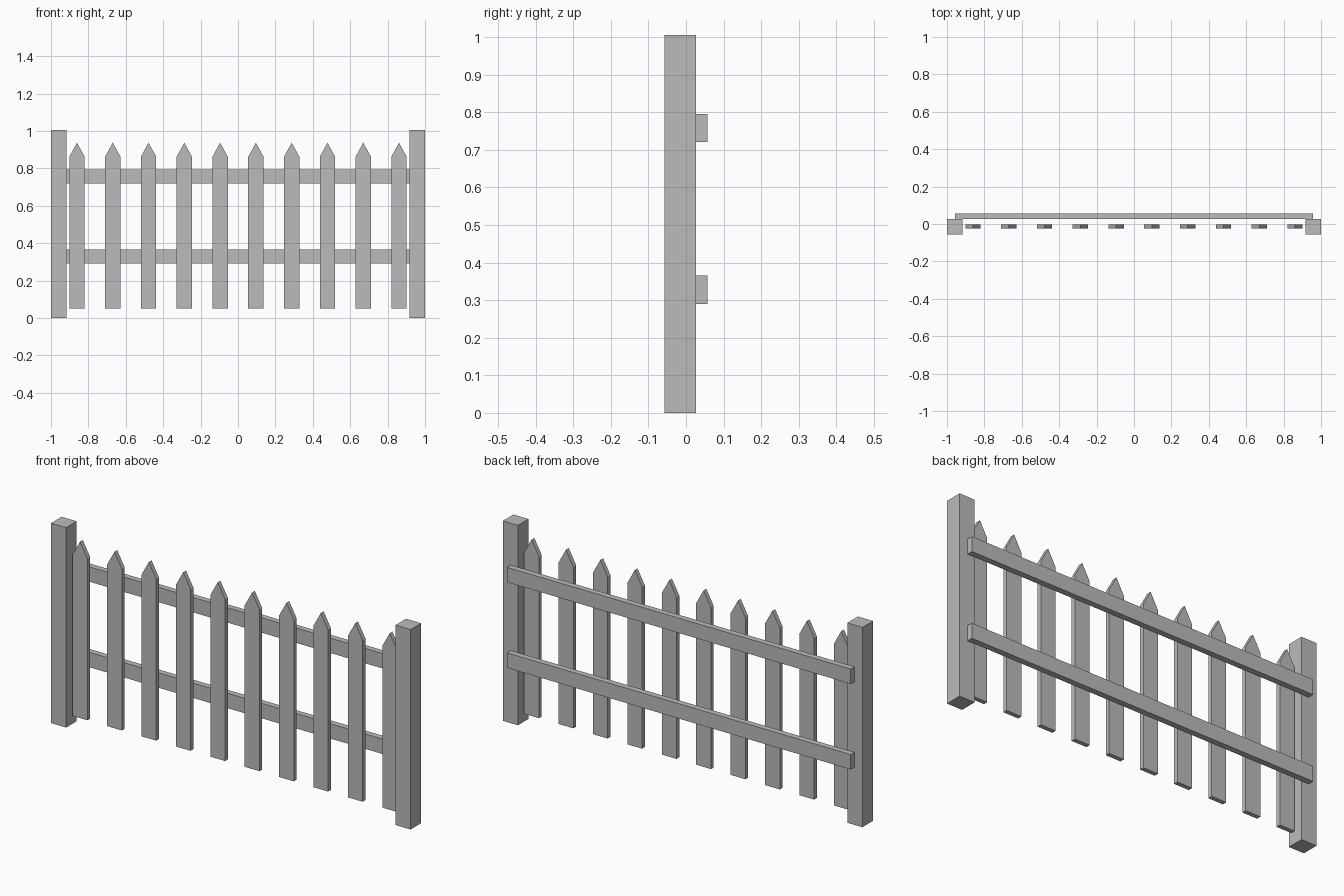
import bpy

if "Cube" in bpy.data.objects:
    bpy.data.objects.remove(bpy.data.objects["Cube"])

grey = bpy.data.materials.new("plain_grey")
grey.diffuse_color = (0.5, 0.5, 0.5, 1.0)
grey.use_nodes = True
grey.node_tree.nodes["Principled BSDF"].inputs["Base Color"].default_value = grey.diffuse_color


def extrude_profile(name, outline, y0, y1):
    """Solid from a front (x, z) outline, listed counter-clockwise seen from -y."""
    n = len(outline)
    verts = [(x, y, z) for y in (y0, y1) for x, z in outline]
    faces = [tuple(range(n)), tuple(reversed(range(n, 2 * n)))]
    for i in range(n):
        j = (i + 1) % n
        faces.append((i, i + n, j + n, j))
    mesh = bpy.data.meshes.new(name)
    mesh.from_pydata(verts, [], faces)
    mesh.materials.append(grey)
    obj = bpy.data.objects.new(name, mesh)
    bpy.context.collection.objects.link(obj)
    return obj


def box(name, x0, x1, y0, y1, z0, z1):
    return extrude_profile(name, [(x0, z0), (x1, z0), (x1, z1), (x0, z1)], y0, y1)


# End posts
box("left_post", -1.0, -0.916, -0.057, 0.027, 0.0, 1.005)
box("right_post", 0.916, 1.0, -0.057, 0.027, 0.0, 1.005)

# Horizontal rails on the back of the posts
for name, z in (("lower_rail", 0.29), ("upper_rail", 0.72)):
    box(name, -0.956, 0.956, 0.027, 0.057, z, z + 0.075)

# Pointed pickets, evenly spaced between the posts
COUNT, REACH, HALF = 10, 0.861, 0.041
for i in range(COUNT):
    x = -REACH + 2 * REACH * i / (COUNT - 1)
    outline = [(x - HALF, 0.05), (x + HALF, 0.05), (x + HALF, 0.862),
               (x, 0.937), (x - HALF, 0.862)]
    extrude_profile(f"picket_{i + 1}", outline, -0.025, -0.003)
